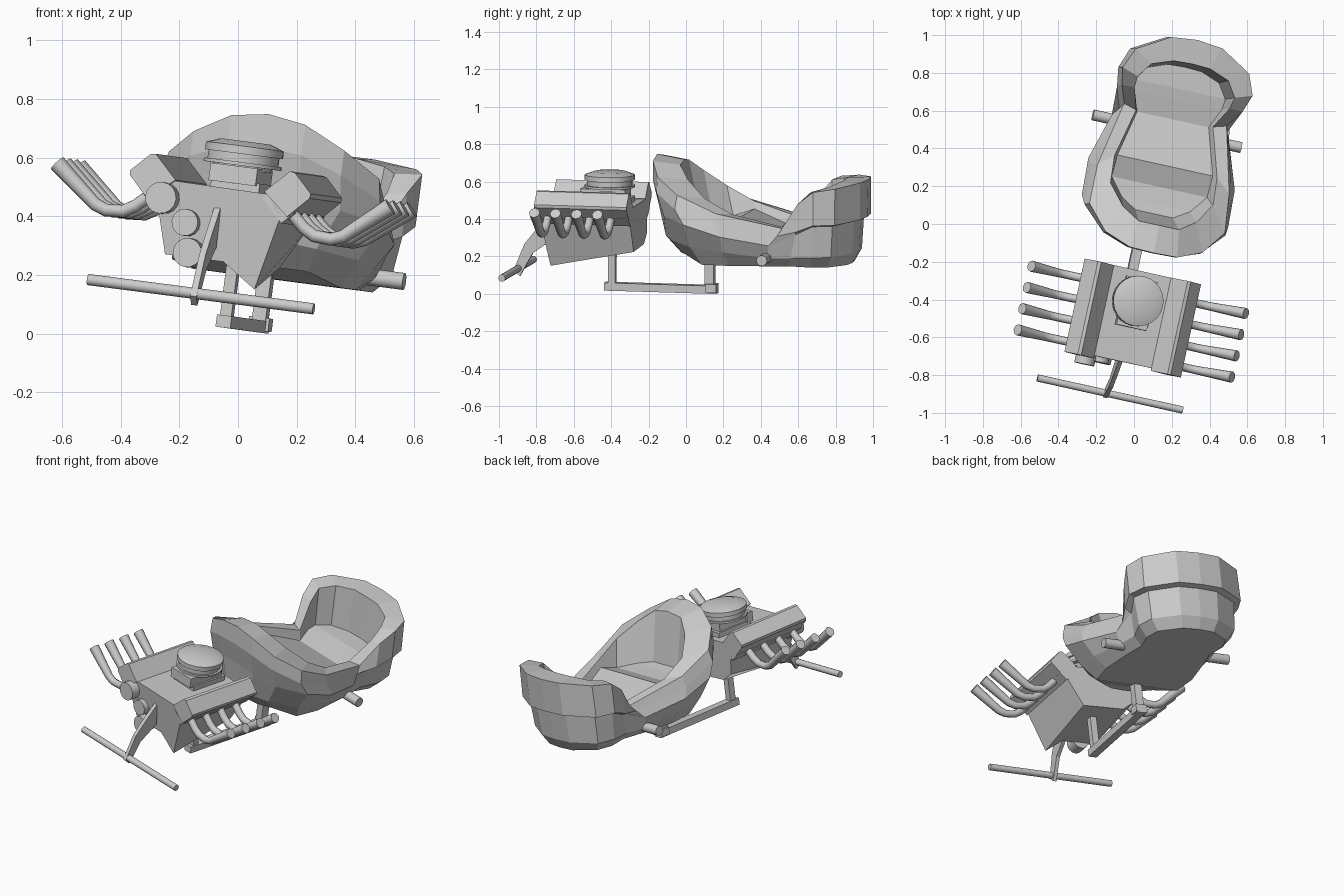
import bpy, bmesh, math
from mathutils import Vector, Matrix

if "Cube" in bpy.data.objects:
    bpy.data.objects.remove(bpy.data.objects["Cube"])

# The whole vehicle is turned and slightly rolled, so parts share one frame
X = Vector((0.969, -0.214, -0.126)).normalized()
Z = X.cross(Vector((0.216, 0.976, -0.03))).normalized()
Y = Z.cross(X)
FRAME = Matrix((X, Y, Z)).transposed().to_4x4()
FRAME.translation = X * 0.040


def place(name, data):
    ob = bpy.data.objects.new(name, data)
    bpy.context.collection.objects.link(ob)
    ob.matrix_world = FRAME
    return ob


def mesh(name, verts, faces):
    me = bpy.data.meshes.new(name)
    bm = bmesh.new()
    vs = [bm.verts.new(v) for v in verts]
    for f in faces:
        bm.faces.new([vs[i] for i in f])
    bmesh.ops.recalc_face_normals(bm, faces=bm.faces)
    bm.to_mesh(me)
    bm.free()
    return place(name, me)


def loft(name, a, b):
    """Solid between two outlines with the same number of points."""
    n = len(a)
    sides = [(i, (i + 1) % n, n + (i + 1) % n, n + i) for i in range(n)]
    return mesh(name, a + b, sides + [tuple(range(n)), tuple(range(n, 2 * n))])


def box(name, x0, x1, y0, y1, z0, z1):
    def ring(z):
        return [(x0, y0, z), (x1, y0, z), (x1, y1, z), (x0, y1, z)]
    return loft(name, ring(z0), ring(z1))


def rod(name, p, q, r, r2=None, n=12):
    p, q = Vector(p), Vector(q)
    me = bpy.data.meshes.new(name)
    bm = bmesh.new()
    rot = Vector((0, 0, 1)).rotation_difference(q - p).to_matrix().to_4x4()
    bmesh.ops.create_cone(bm, cap_ends=True, segments=n, radius1=r, radius2=r if r2 is None else r2,
                          depth=(q - p).length, matrix=Matrix.Translation((p + q) / 2) @ rot)
    bm.to_mesh(me)
    bm.free()
    ob = place(name, me)
    bpy.context.view_layer.objects.active = ob
    ob.select_set(True)
    bpy.ops.object.shade_smooth_by_angle(angle=math.radians(40))
    ob.select_set(False)
    return ob


# Body shell: half rings from front centre to rear centre, mirrored
lower = [(0, -.09, .33), (.1, -.08, .33), (.2, -.03, .32), (.32, .1, .30), (.34, .28, .28), (.30, .52, .25),
         (.27, .64, .25), (.30, .76, .26), (.27, .86, .26), (.12, .945, .265), (0, .955, .265)]
belly = [(0, -.115, .5), (.13, -.11, .49), (.27, -.055, .46), (.4, .08, .43), (.4, .28, .37), (.32, .53, .32),
         (.29, .67, .38), (.32, .77, .43), (.28, .87, .43), (.125, .955, .44), (0, .965, .44)]
pad = [(0, -.15, .64), (.13, -.145, .63), (.265, -.095, .58), (.385, .03, .51), (.385, .25, .43), (.295, .57, .37),
       (.335, .68, .40), (.355, .78, .44), (.315, .89, .44), (.14, .99, .45), (0, 1.0, .45)]
rim = [(0, -.15, .755), (.13, -.145, .735), (.265, -.09, .665), (.37, .04, .585), (.36, .25, .49), (.28, .6, .41),
       (.33, .69, .55), (.355, .78, .62), (.31, .89, .635), (.14, .99, .65), (0, 1.005, .65)]
lip = [(0, .0, .73), (.11, .0, .715), (.2, .06, .65), (.28, .17, .56), (.28, .32, .48), (.21, .58, .41),
       (.26, .69, .54), (.265, .75, .61), (.21, .83, .63), (.1, .87, .645), (0, .875, .645)]
bottom = [(x * .82, .45 + (y - .45) * (.85 if k < 5 else .93), .24 if k < 3 else .2)
          for k, (x, y, z) in enumerate(lower)]
floor_z = [.42, .42, .41, .40, .44, .35, .37, .38, .38, .38, .38]
floor = [(x * .93, .45 + (y - .45) * (.86 if k < 4 else .96), floor_z[k]) for k, (x, y, z) in enumerate(lip)]
rings = (bottom, lower, belly, pad, rim, lip, floor)
verts, faces = [], []
for half in rings:
    verts += half + [(-x, y, z) for x, y, z in half[-2:0:-1]]
for k in range(len(rings) - 1):
    for i in range(20):
        j = (i + 1) % 20
        faces.append((k * 20 + i, k * 20 + j, k * 20 + 20 + j, k * 20 + 20 + i))
for base in (0, 20 * (len(rings) - 1)):
    for i in range(10):
        quad = [i, i + 1, (19 - i) % 20, (20 - i) % 20]
        faces.append([base + q for q in dict.fromkeys(quad)])
mesh("body_tub", verts, faces)

# Axle, keel beam and its posts
rod("axle", (-.41, .51, .25), (.40, .51, .25), .029)
box("keel_beam", -.026, .026, -.435, .18, .013, .055)
box("beam_clamp", -.036, .036, .12, .18, .02, .065)
box("front_post", -.02, .02, -.415, -.375, .05, .32)
box("rear_post", -.024, .024, .115, .165, .05, .26)

# Engine block, with the pan dipping at the front
upper = [(.21, .385), (.22, .42), (.17, .483), (-.17, .487), (-.23, .42), (-.21, .385)]
front = upper + [(-.175, .235), (.03, .235), (.15, .155)]
rear = upper + [(-.2, .30), (-.13, .25), (.13, .24)]
loft("engine_block",
     [(x, -.74 + (.04 if z < .3 else 0), z) for x, z in front],
     [(x, -.25, z) for x, z in rear])

# Cylinder heads, valve covers and exhaust stacks, both sides
for s, side in ((-1, "left"), (1, "right")):
    head = [(.15, .47), (.19, .51), (.27, .43), (.23, .39)]
    cover = [(.16, .49), (.24, .57), (.258, .567), (.322, .503), (.32, .487), (.25, .415)]
    shift = .008 if s > 0 else 0
    for part, prof, y0, y1 in (("head", head, -.74, -.25), ("valve_cover", cover, -.755, -.25)):
        loft(f"{side}_{part}", [(s * x - shift, y0, z) for x, z in prof],
             [(s * x - shift, y1, z) for x, z in prof])
    for i in range(4):
        y = -.695 + .115 * i
        cu = bpy.data.curves.new(f"{side}_exhaust_{i + 1}", 'CURVE')
        cu.dimensions = '3D'
        cu.bevel_depth = .022
        cu.bevel_resolution = 2
        cu.use_fill_caps = True
        path = [(.24, .44, 1), (.30, .385, 1), (.34, .362, 1), (.40, .358, 1), (.44, .373, 1.05), (.59, .495, 1.35)]
        sp = cu.splines.new('POLY')
        sp.points.add(len(path) - 1)
        for p, (x, z, r) in zip(sp.points, path):
            p.co = (s * x - shift, y, z, 1)
            p.radius = r
        place(cu.name, cu)

# Carburettor with an intake, and the round air cleaner
box("carburettor_base", -.085, .085, -.535, -.29, .48, .515)
box("carburettor", -.075, .075, -.535, -.31, .515, .565)
box("intake_frame", -.09, .075, -.555, -.51, .505, .565)
for nm, z0, z1, r, r2 in (("neck", .555, .572, .10, .10), ("lower_rim", .568, .58, .134, .134),
                          ("filter", .58, .61, .122, .122), ("upper_rim", .608, .635, .134, .134),
                          ("lid", .635, .652, .132, .085)):
    rod("air_cleaner_" + nm, (-.01, -.412, z0), (-.01, -.412, z1), r, r2, 24)

# Front pulleys
for x, z, r, y0 in ((-.195, .424, .054, -.795), (-.107, .351, .046, -.765), (-.085, .25, .05, -.765)):
    rod("pulley", (x, y0, z), (x, -.69, z), r, n=16)

# Front arm and handle bar
arm = [(-.73, .42), (-.72, .28), (-.83, .20), (-.90, .075), (-.935, .105), (-.875, .25), (-.81, .33)]
loft("front_arm", [(-.018, y, z) for y, z in arm], [(.004, y, z) for y, z in arm])
rod("front_bar", (-.384, -.91, .115), (.41, -.91, .115), .019)
